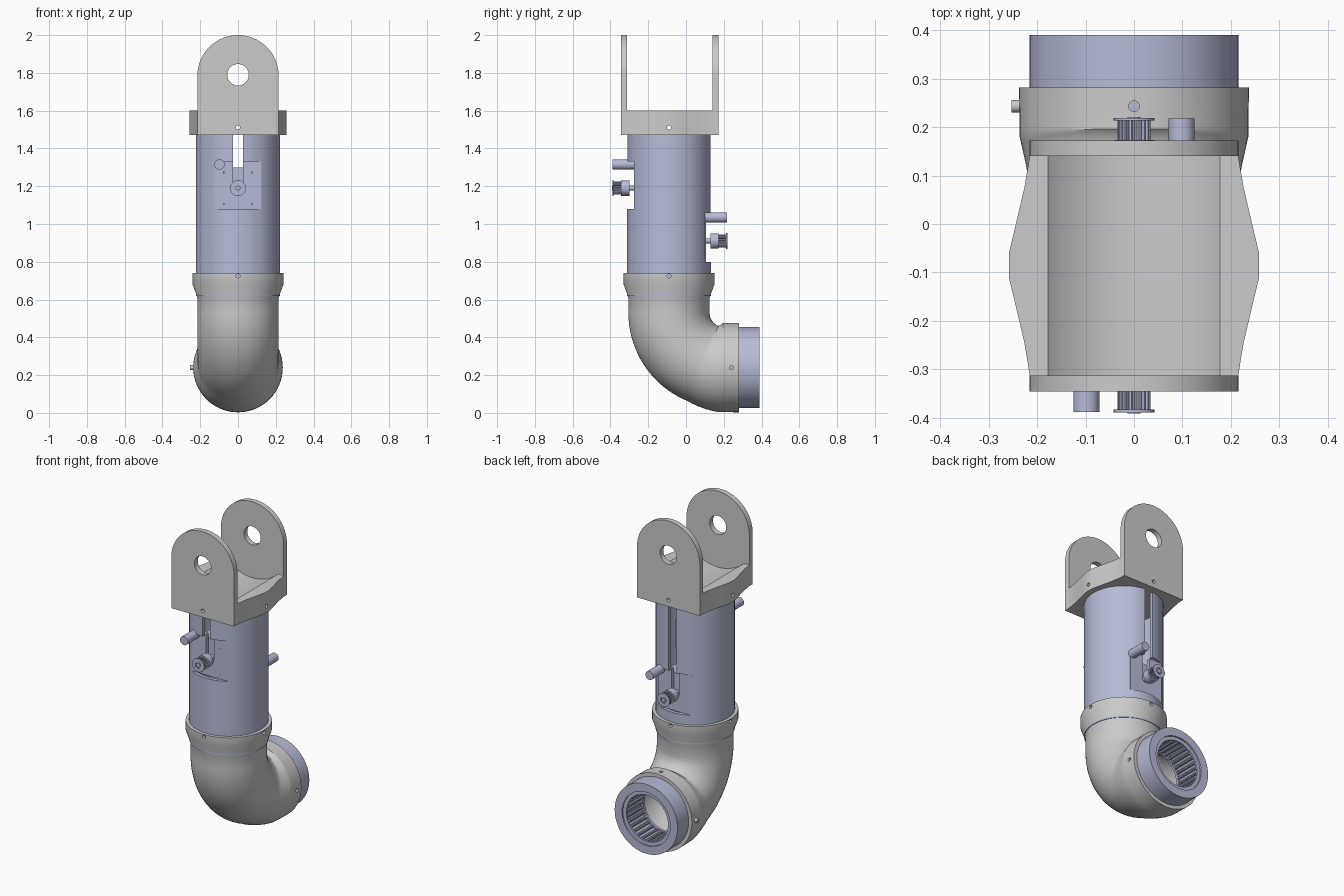
import bpy, bmesh
from math import sin, cos, pi, radians

if "Cube" in bpy.data.objects:
    bpy.data.objects.remove(bpy.data.objects["Cube"])

BLUE = bpy.data.materials.new("pale_blue")
BLUE.diffuse_color = (0.47, 0.5, 0.68, 1)
BLUE.use_nodes = True
BLUE.node_tree.nodes["Principled BSDF"].inputs["Base Color"].default_value = BLUE.diffuse_color
CY = -0.09          # tube axis y
OZ = 0.24           # outlet axis z


def finish(name, bm, blue=False):
    bmesh.ops.recalc_face_normals(bm, faces=bm.faces)
    me = bpy.data.meshes.new(name)
    bm.to_mesh(me)
    bm.free()
    ob = bpy.data.objects.new(name, me)
    bpy.context.collection.objects.link(ob)
    if blue:
        me.materials.append(BLUE)
    return ob


def circle(r, u=0, v=0, n=32):
    return [(u + r * cos(2 * pi * i / n), v + r * sin(2 * pi * i / n)) for i in range(n)]


def rect(u0, u1, v0, v1):
    return [(u0, v0), (u1, v0), (u1, v1), (u0, v1)]


def prism(name, pts, axis, a, b, blue=False):
    """Extrude a 2D outline along an axis from a to b."""
    put = {'x': lambda u, v, w: (w, u, v), 'y': lambda u, v, w: (u, w, v),
           'z': lambda u, v, w: (u, v, w)}[axis]
    bm = bmesh.new()
    lo = [bm.verts.new(put(u, v, a)) for u, v in pts]
    hi = [bm.verts.new(put(u, v, b)) for u, v in pts]
    bm.faces.new(lo)
    bm.faces.new(hi)
    for i in range(len(pts)):
        j = (i + 1) % len(pts)
        bm.faces.new((lo[i], lo[j], hi[j], hi[i]))
    return finish(name, bm, blue)


def sweep(name, stations, blue=False, n=64):
    """Skin rings (y, z, tilt, radius) into a closed hollow skin."""
    bm = bmesh.new()
    rings = []
    for y, z, t, r in stations:
        ring = []
        for i in range(n):
            a = 2 * pi * i / n
            s = r * sin(a)
            ring.append(bm.verts.new((r * cos(a), y + s * cos(t), z + s * sin(t))))
        rings.append(ring)
    for k in range(len(rings)):
        p, q = rings[k], rings[(k + 1) % len(rings)]
        for i in range(n):
            j = (i + 1) % n
            bm.faces.new((p[i], p[j], q[j], q[i]))
    return finish(name, bm, blue)


def cut(ob, cutters):
    bpy.context.view_layer.objects.active = ob
    for c in cutters:
        c.hide_render = True
        m = ob.modifiers.new("cut", 'BOOLEAN')
        m.operation, m.solver, m.object = 'DIFFERENCE', 'EXACT', c
        bpy.ops.object.modifier_apply(modifier=m.name)
        bpy.data.objects.remove(c)


def drill(axis, u, v, r=0.011, a=-0.6, b=0.6, n=16):
    return prism("drill", circle(r, u, v, n), axis, a, b)


# Fork base: bulged block with a curved clearance trough
half = [(0.215, -0.345), (0.215, -0.312), (0.226, -0.245), (0.246, -0.16), (0.258, -0.11),
        (0.258, -0.06), (0.246, -0.01), (0.226, 0.075), (0.215, 0.14), (0.215, 0.172)]
base = prism("fork_base", half + [(-x, y) for x, y in reversed(half)], 'z', 1.47, 1.60)
cut(base, [prism("trough", circle(0.26, 0, 1.79, 96), 'y', -0.312, 0.14),
           drill('y', 0, 1.51), drill('x', CY, 1.51)])

# Fork ears with round tops and pin holes
ear = [(-0.215, 1.47), (0.215, 1.47)] + [
    (0.215 * cos(pi * i / 40), 1.785 + 0.215 * sin(pi * i / 40)) for i in range(41)]
for name, a, b in (("front_fork_ear", -0.345, -0.312), ("back_fork_ear", 0.14, 0.172)):
    cut(prism(name, ear, 'y', a, b),
        [drill('y', 0, 1.79, 0.057, n=40), drill('y', 0, 1.51)])

# Hollow main tube
tube = sweep("main_tube", [(CY, 0.62, 0, 0.222), (CY, 1.475, 0, 0.222),
                           (CY, 1.475, 0, 0.2), (CY, 0.62, 0, 0.2)], True)


def drive(side, s, z):
    """Motor, flat mount, pulley and tensioner rod; s=-1 front, +1 back."""
    c = -0.085

    def part(name, pts, d0, d1):
        return prism(side + name, pts, 'y', c + s * d0, c + s * d1, True)

    def slot():
        arc = [(0.027 * cos(pi + pi * i / 12), z + 0.027 * sin(pi + pi * i / 12)) for i in range(13)]
        return part("slot", arc + [(0.027, 1.6), (-0.027, 1.6)], 0.1, 0.5)

    cut(tube, [part("window", rect(-0.14, 0.14, z - 0.11, z + 0.14), 0.19, 0.4), slot()])
    plate = part("mount_plate", rect(-0.113, 0.113, z - 0.11, z + 0.14), 0.165, 0.19)
    cut(plate, [slot()] + [part("hole", circle(0.009, x, z + h, 12), 0.18, 0.25)
                           for x in (-0.083, 0.083) for h in (-0.083, 0.083)])
    k = 0.11
    part("motor", [(-k, z - 0.085), (-0.085, z - k), (0.085, z - k), (k, z - 0.085),
                   (k, z + 0.085), (0.085, z + k), (-0.085, z + k), (-k, z + 0.085)], -0.03, 0.164)
    part("motor_shaft", circle(0.013, 0, z), 0.15, 0.306)
    part("pulley_hub", circle(0.041, 0, z), 0.215, 0.258)
    teeth = []
    for i in range(20):
        for f, r in ((0, 0.027), (0.35, 0.027), (0.5, 0.034), (0.85, 0.034)):
            a = 2 * pi * (i + f) / 20
            teeth.append((r * cos(a), z + r * sin(a)))
    part("pulley_teeth", teeth, 0.258, 0.298)
    cut(part("pulley_flange", circle(0.042, 0, z), 0.298, 0.304),
        [part("bore", circle(0.02, 0, z), 0.29, 0.32)])
    part("tensioner_rod", circle(0.027, 0.098 * s, z + 0.125), 0.185, 0.303)


drive("front_", -1, 1.19)
drive("back_", 1, 0.91)

# Elbow: flared collar, quarter bend, flared outlet; outer skin then inner skin
outer = [(CY, 0.74, 0, 0.242), (CY, 0.685, 0, 0.242), (CY, 0.61, 0, 0.215)]
inner = [(CY, 0.74, 0, 0.222), (CY, 0.685, 0, 0.222), (CY, 0.61, 0, 0.19)]
for i in range(25):
    t = radians(90) * i / 24
    flare = min(1, max(0, (i - 18) / 5))
    y, z = 0.2 - 0.29 * cos(t), 0.53 - 0.29 * sin(t)
    outer.append((y, z, t, 0.215 + 0.021 * flare))
    inner.append((y, z, t, 0.19))
outer.append((0.281, OZ, pi / 2, 0.237))
inner.append((0.281, OZ, pi / 2, 0.19))
elbow = sweep("elbow", outer + inner[::-1])
cut(elbow, [drill('y', 0, 0.725), drill('x', CY, 0.725), drill('x', 0.24, OZ),
            prism("drill", circle(0.011, 0, 0.243, 16), 'z', 0.4, 0.6)])

# Set screw on the left of the outlet collar
prism("set_screw", circle(0.013, 0.243, OZ, 16), 'x', -0.253, -0.2)

# Outlet bearing sleeve with a ring of needle rollers
sleeve = [(0.2, 0.189), (0.281, 0.189), (0.281, 0.215), (0.39, 0.215), (0.39, 0.165),
          (0.38, 0.165), (0.38, 0.143), (0.37, 0.143), (0.37, 0.158), (0.215, 0.158),
          (0.215, 0.143), (0.2, 0.143)]
ring = sweep("bearing_sleeve", [(y, OZ, pi / 2, r) for y, r in sleeve], True)
for i in range(30):
    a = 2 * pi * i / 30
    prism("needle_roller", circle(0.009, 0.15 * cos(a), OZ + 0.15 * sin(a), 10), 'y', 0.214, 0.371, True)

# Smooth round parts, keep crisp edges
bpy.ops.object.select_all(action='DESELECT')
for ob in bpy.context.scene.objects:
    ob.select_set(True)
bpy.context.view_layer.objects.active = tube
bpy.ops.object.shade_smooth_by_angle(angle=radians(30))
